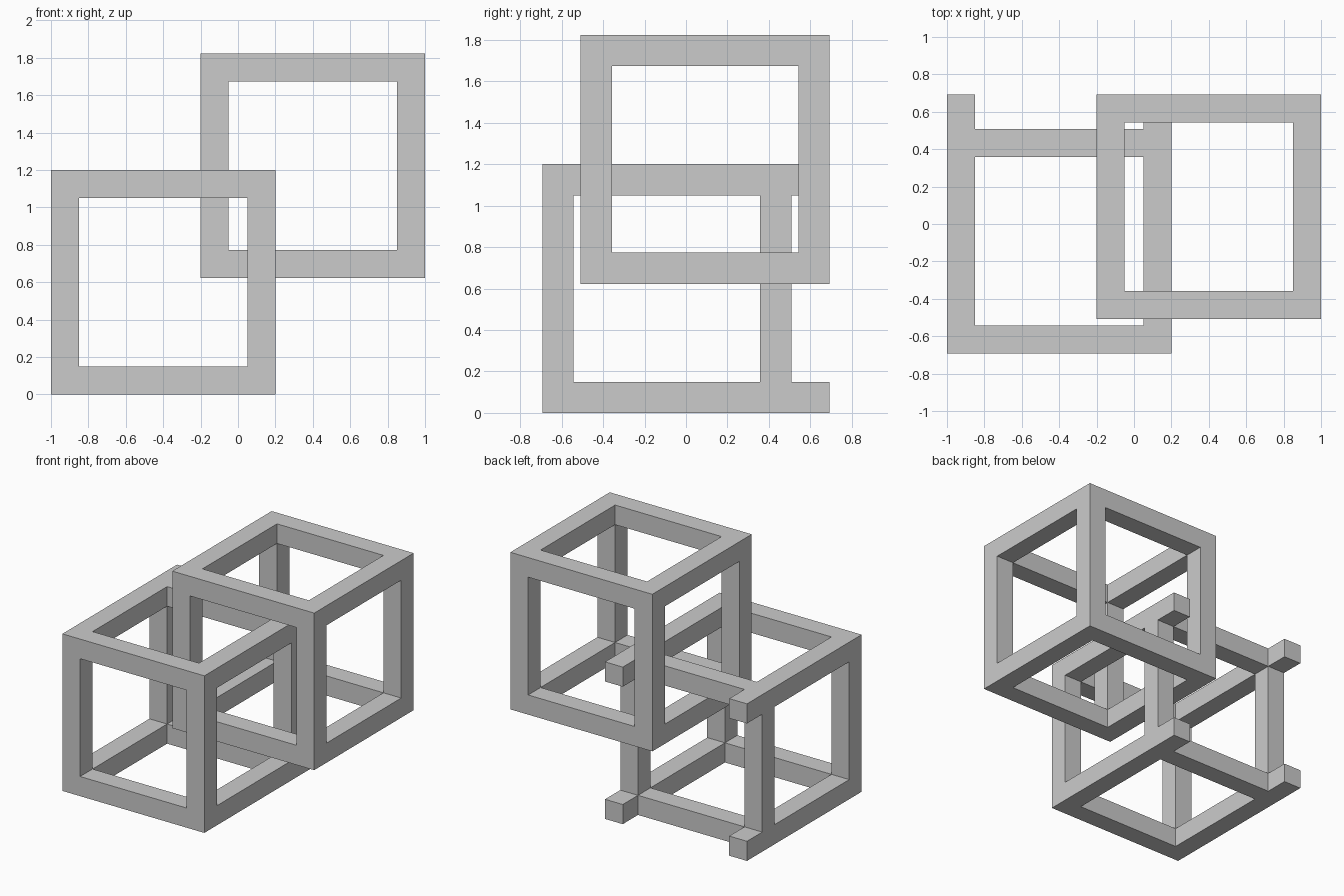
import bpy, bmesh
from itertools import product

if "Cube" in bpy.data.objects:
    bpy.data.objects.remove(bpy.data.objects["Cube"])

SIZE, BAR, HALF_Y, LIFT = 1.2, 0.15, 0.692, 0.623


def cube_frame(name, x0, y0, z0, stub=0.0):
    """Open cube frame as one closed skin; stub lengthens the four y bars backwards."""
    def bands(start):
        return [start, start + BAR, start + SIZE - BAR, start + SIZE]
    cuts = [bands(x0), bands(y0), bands(z0)]
    if stub:
        cuts[1].append(y0 + SIZE + stub)

    # Filled cells: bars lie where at least two directions are at an edge band
    def filled(cell):
        i, j, k = cell
        if j == 3:
            return i != 1 and k != 1
        return sum(c != 1 for c in cell) >= 2
    cells = {c for c in product(range(3), range(len(cuts[1]) - 1), range(3)) if filled(c)}

    bm = bmesh.new()
    for cell in cells:
        for axis, side in product(range(3), (0, 1)):
            neighbour = list(cell)
            neighbour[axis] += 1 if side else -1
            if tuple(neighbour) in cells:
                continue
            u, v = (axis + 1) % 3, (axis + 2) % 3
            ring = []
            for du, dv in ((0, 0), (1, 0), (1, 1), (0, 1)):
                p = list(cell)
                p[axis] += side
                p[u] += du
                p[v] += dv
                ring.append(bm.verts.new([cuts[a][p[a]] for a in range(3)]))
            bm.faces.new(ring if side else ring[::-1])
    bmesh.ops.remove_doubles(bm, verts=bm.verts[:], dist=1e-4)

    mesh = bpy.data.meshes.new(name)
    bm.to_mesh(mesh)
    bm.free()
    obj = bpy.data.objects.new(name, mesh)
    bpy.context.collection.objects.link(obj)
    return obj


# Lower frame, with four bar ends sticking out at the back
cube_frame("lower_frame", -1.0, -HALF_Y, 0.0, stub=2 * HALF_Y - SIZE)
# Upper frame, interlocked with the lower one
cube_frame("upper_frame", 1.0 - SIZE, HALF_Y - SIZE, LIFT)
